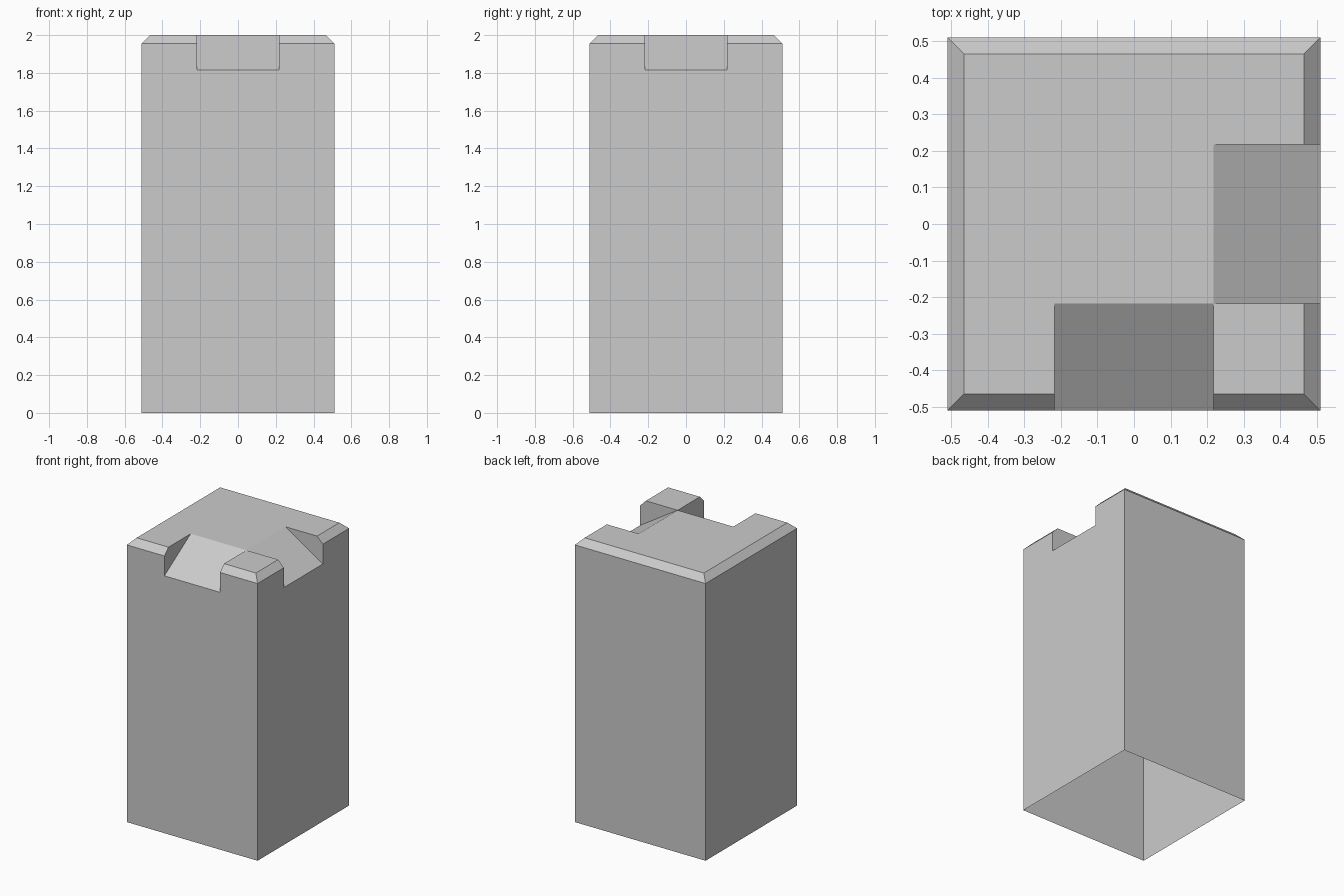
import bpy
import bmesh
from math import pi
from mathutils import Matrix

cube = bpy.data.objects.get("Cube")
if cube:
    bpy.data.objects.remove(cube, do_unlink=True)

HALF, HEIGHT, CHAMFER = 0.51, 2.0, 0.045   # block
NOTCH, NOTCH_Z = 0.217, 1.815              # notch half width and lowest height

grey = bpy.data.materials.new("plain_grey")
grey.use_nodes = True
grey.diffuse_color = (0.6, 0.6, 0.6, 1)
grey.node_tree.nodes["Principled BSDF"].inputs["Base Color"].default_value = (0.6, 0.6, 0.6, 1)


def add_object(name, bm):
    mesh = bpy.data.meshes.new(name)
    bmesh.ops.recalc_face_normals(bm, faces=bm.faces)
    bm.to_mesh(mesh)
    bm.free()
    mesh.materials.append(grey)
    obj = bpy.data.objects.new(name, mesh)
    bpy.context.collection.objects.link(obj)
    return obj


def ramp_cutter(name, angle):
    """Wedge that cuts a sloping notch into the top edge on one side."""
    slope = (HEIGHT - NOTCH_Z) / (HALF - NOTCH)
    far = HALF + 0.2
    profile = [(-NOTCH, HEIGHT), (-NOTCH, HEIGHT + 0.2), (-far, HEIGHT + 0.2),
               (-far, HEIGHT - slope * (far - NOTCH))]
    bm = bmesh.new()
    face = bm.faces.new([bm.verts.new((-NOTCH, y, z)) for y, z in profile])
    side = bmesh.ops.extrude_face_region(bm, geom=[face])["geom"]
    moved = [v for v in side if isinstance(v, bmesh.types.BMVert)]
    bmesh.ops.translate(bm, verts=moved, vec=(2 * NOTCH, 0, 0))
    bm.transform(Matrix.Rotation(angle, 4, "Z"))
    obj = add_object(name, bm)
    obj.hide_render = True
    return obj


# Tall block with a chamfered top rim
bm = bmesh.new()
bmesh.ops.create_cube(bm, size=1)
bm.transform(Matrix.Translation((0, 0, HEIGHT / 2)) @ Matrix.Diagonal((2 * HALF, 2 * HALF, HEIGHT, 1)))
rim = [e for e in bm.edges if all(v.co.z > HEIGHT - 0.01 for v in e.verts)]
bmesh.ops.bevel(bm, geom=rim, offset=CHAMFER, segments=1, affect="EDGES")
block = add_object("block", bm)

# Sloping notches on the front and the left side
cutters = [ramp_cutter("front_notch_cutter", 0), ramp_cutter("left_notch_cutter", pi / 2)]
for cutter in cutters:
    cut = block.modifiers.new(cutter.name, "BOOLEAN")
    cut.operation = "DIFFERENCE"
    cut.solver = "EXACT"
    cut.object = cutter

# Bake the cuts, then open the underside
bm = bmesh.new()
bm.from_object(block, bpy.context.evaluated_depsgraph_get())
block.modifiers.clear()
base = [f for f in bm.faces if all(v.co.z < 0.01 for v in f.verts)]
bmesh.ops.delete(bm, geom=base, context="FACES")
bm.to_mesh(block.data)
bm.free()
for cutter in cutters:
    bpy.data.objects.remove(cutter, do_unlink=True)
